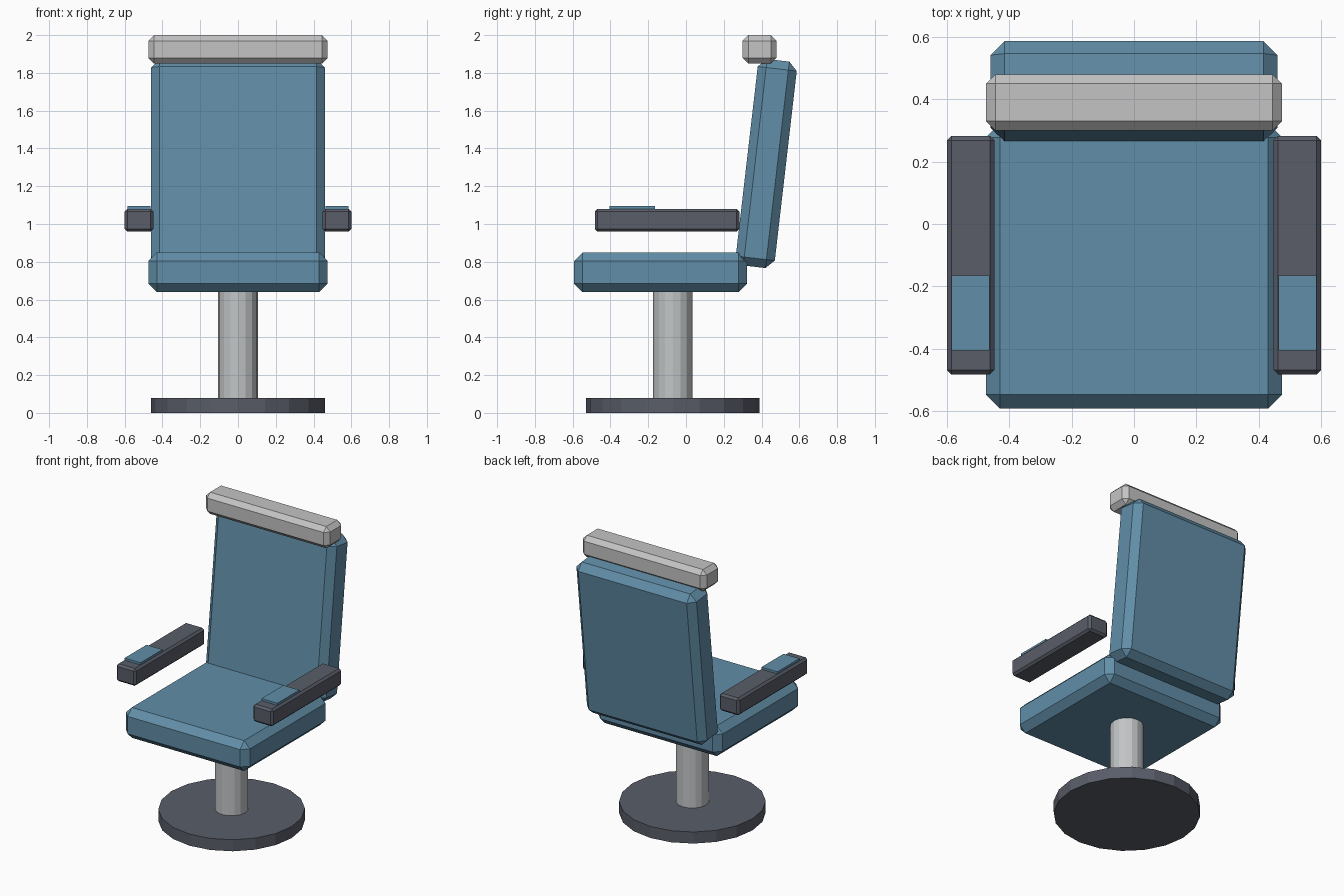
import bpy
import bmesh
import math

cube = bpy.data.objects.get("Cube")
if cube:
    bpy.data.objects.remove(cube, do_unlink=True)


def material(name, rgb):
    mat = bpy.data.materials.new(name)
    mat.use_nodes = True
    mat.diffuse_color = (*rgb, 1)
    mat.node_tree.nodes["Principled BSDF"].inputs["Base Color"].default_value = (*rgb, 1)
    return mat


blue = material("blue upholstery", (0.12, 0.27, 0.39))
charcoal = material("charcoal plastic", (0.10, 0.11, 0.14))
silver = material("silver metal", (0.54, 0.56, 0.57))
pale = material("pale grey padding", (0.55, 0.55, 0.55))


def finish(name, bm, centre, mat, chamfer=0):
    """Turn a bmesh into a flat-shaded object, optionally chamfered."""
    if chamfer:
        bmesh.ops.bevel(bm, geom=bm.edges[:], offset=chamfer, segments=1,
                        affect='EDGES', clamp_overlap=True)
    bmesh.ops.recalc_face_normals(bm, faces=bm.faces[:])
    mesh = bpy.data.meshes.new(name)
    bm.to_mesh(mesh)
    bm.free()
    mesh.materials.append(mat)
    obj = bpy.data.objects.new(name, mesh)
    obj.location = centre
    bpy.context.collection.objects.link(obj)
    return obj


def box(name, centre, size, mat, chamfer=0):
    bm = bmesh.new()
    bmesh.ops.create_cube(bm, size=1)
    bmesh.ops.scale(bm, vec=size, verts=bm.verts[:])
    return finish(name, bm, centre, mat, chamfer)


def disc(name, centre, radius, height, sides, mat):
    bm = bmesh.new()
    bmesh.ops.create_cone(bm, cap_ends=True, segments=sides, radius1=radius,
                          radius2=radius, depth=height)
    return finish(name, bm, centre, mat)


# Pedestal
disc("base", (0, -0.07, 0.04), 0.46, 0.08, 20, charcoal)
disc("column", (0, -0.07, 0.36), 0.105, 0.58, 16, silver)

# Cushions: the backrest leans backwards
box("seat", (0, -0.135, 0.744), (0.95, 0.915, 0.21), blue, 0.045)
back = box("backrest", (0, 0.425, 1.32), (0.92, 0.208, 1.10), blue, 0.045)
back.rotation_euler.x = -math.radians(6.6)
box("headrest", (0, 0.39, 1.925), (0.95, 0.18, 0.15), pale, 0.03)

# Armrests with control pads
for side, sign in (("left", 1), ("right", -1)):
    box(side + "_armrest", (sign * 0.524, -0.1, 1.02), (0.152, 0.765, 0.12),
        charcoal, 0.014)
    box(side + "_arm_pad", (sign * 0.524, -0.285, 1.085), (0.122, 0.24, 0.02), blue)
